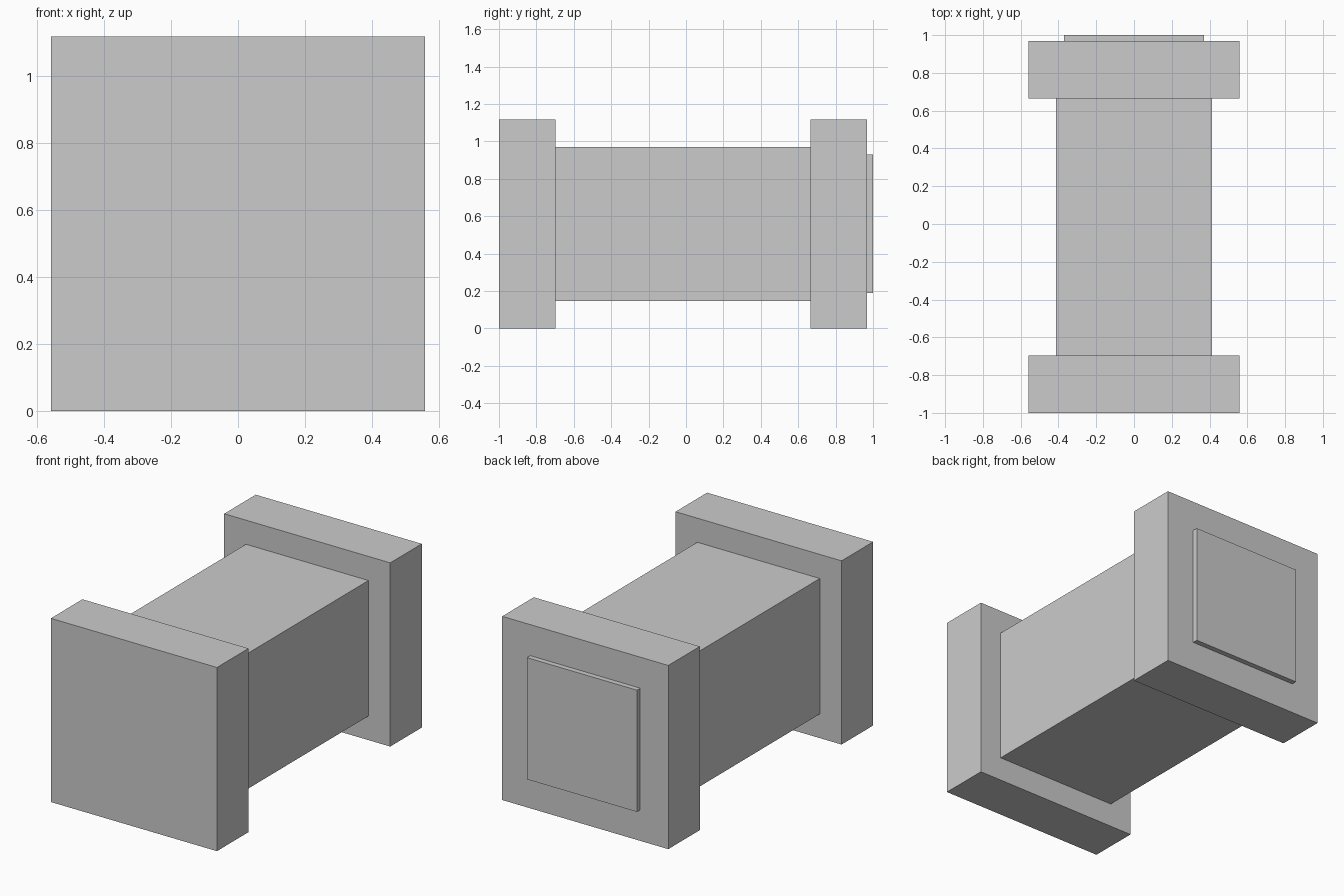
import bpy

if "Cube" in bpy.data.objects:
    bpy.data.objects.remove(bpy.data.objects["Cube"])

CENTRE_Z = 0.5585


def square_block(name, half_width, y0, y1):
    """Square-section block running along y, centred on the shared axis."""
    bpy.ops.mesh.primitive_cube_add(size=1, location=(0, (y0 + y1) / 2, CENTRE_Z))
    block = bpy.context.object
    block.name = name
    block.scale = (half_width * 2, y1 - y0, half_width * 2)
    bpy.ops.object.transform_apply(location=False, rotation=False, scale=True)
    return block


# End flanges
square_block("front_flange", 0.5585, -1.0, -0.697)
square_block("back_flange", 0.5585, 0.665, 0.968)

# Central shaft between the flanges
square_block("shaft", 0.412, -0.697, 0.665)

# Thin raised plate on the back flange
square_block("back_plate", 0.37, 0.968, 1.0)
